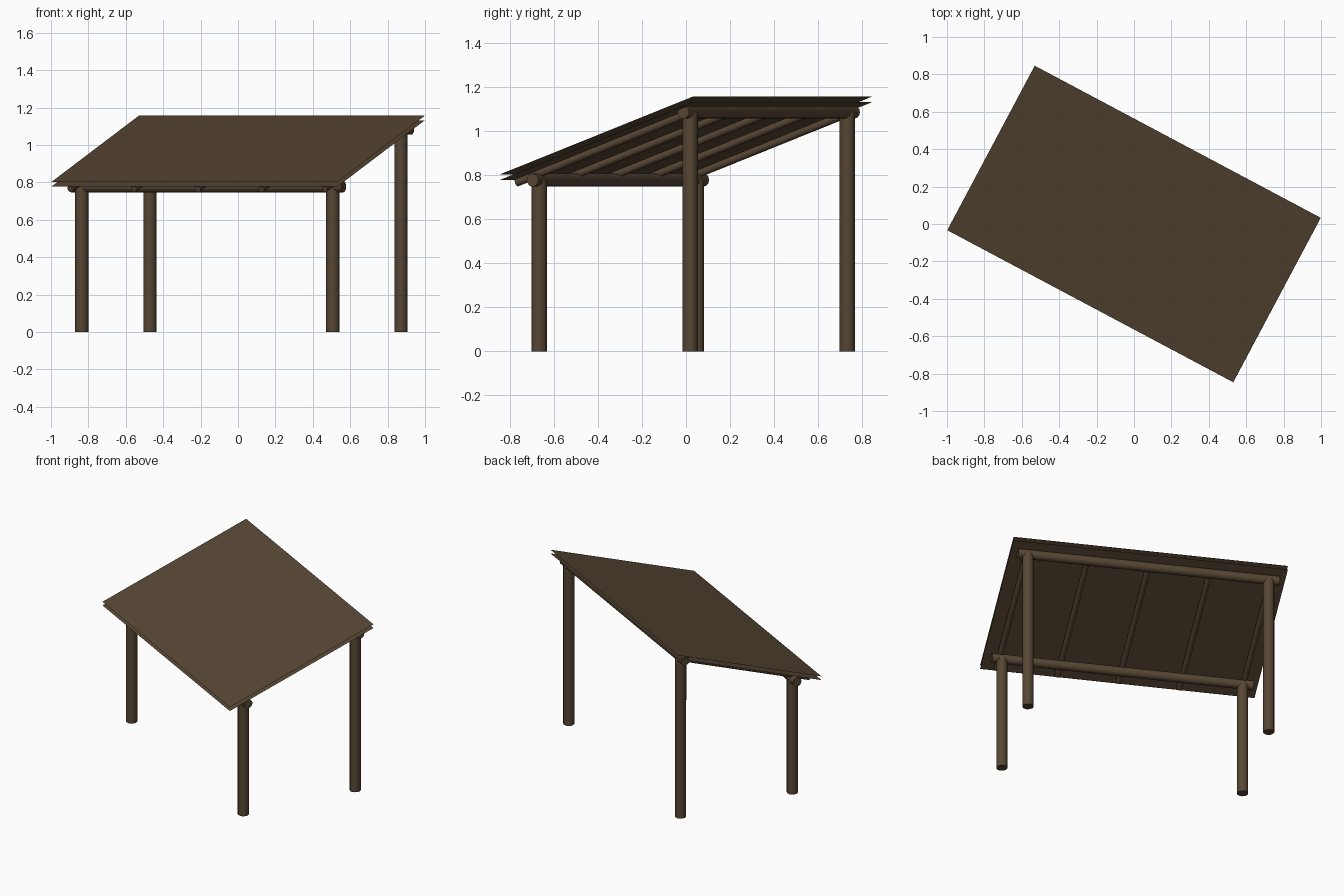
import bpy
from math import radians
from mathutils import Matrix, Vector

cube = bpy.data.objects.get("Cube")
if cube:
    bpy.data.objects.remove(cube, do_unlink=True)

# One dark timber colour for everything
wood = bpy.data.materials.new("dark_brown_wood")
wood.use_nodes = True
colour = (0.095, 0.062, 0.034, 1)
wood.diffuse_color = colour
wood.node_tree.nodes["Principled BSDF"].inputs["Base Color"].default_value = colour

# The whole shelter is turned about the vertical axis
TURN = Matrix.Rotation(radians(-28), 4, "Z")
SLOPE = 0.356
HALF_LENGTH, HALF_WIDTH = 0.866, 0.498
LOW_V, HIGH_V, POST_U = -0.35, 0.425, 0.76


def log(name, start, end, radius):
    """Round timber between two points in the shelter's own axes."""
    a, b = TURN @ Vector(start), TURN @ Vector(end)
    bpy.ops.mesh.primitive_cylinder_add(vertices=12, radius=radius, depth=(b - a).length,
                                        location=(a + b) / 2)
    obj = bpy.context.object
    obj.name = name
    obj.rotation_euler = (b - a).to_track_quat("Z", "Y").to_euler()
    obj.data.materials.append(wood)
    bpy.ops.object.shade_smooth_by_angle(angle=radians(40))


def sheet(name, z_mid):
    """Thin sloping roof sheet."""
    rise = HALF_WIDTH * SLOPE
    corners = [TURN @ Vector((su * HALF_LENGTH, sv * HALF_WIDTH, z_mid + sv * rise))
               for su, sv in ((-1, -1), (1, -1), (1, 1), (-1, 1))]
    mesh = bpy.data.meshes.new(name)
    mesh.from_pydata(corners, [], [(0, 1, 2, 3)])
    mesh.materials.append(wood)
    bpy.context.collection.objects.link(bpy.data.objects.new(name, mesh))


# Posts and the beams lying along them
for row, v, z in (("low", LOW_V, 0.777), ("high", HIGH_V, 1.085)):
    for side, u in (("right", -POST_U), ("left", POST_U)):
        log(f"{row}_{side}_post", (u, v, 0), (u, v, z), 0.035)
    log(f"{row}_beam", (-0.825, v, z), (0.825, v, z), 0.03)

# Sloping rafters
for i in range(5):
    u = (i - 2) * 0.385
    log(f"rafter_{i + 1}", (u, -0.46, 0.765), (u, 0.43, 0.765 + 0.89 * SLOPE), 0.018)

# Two roof layers with a small gap
sheet("upper_roof_sheet", 0.979)
sheet("lower_roof_sheet", 0.954)
